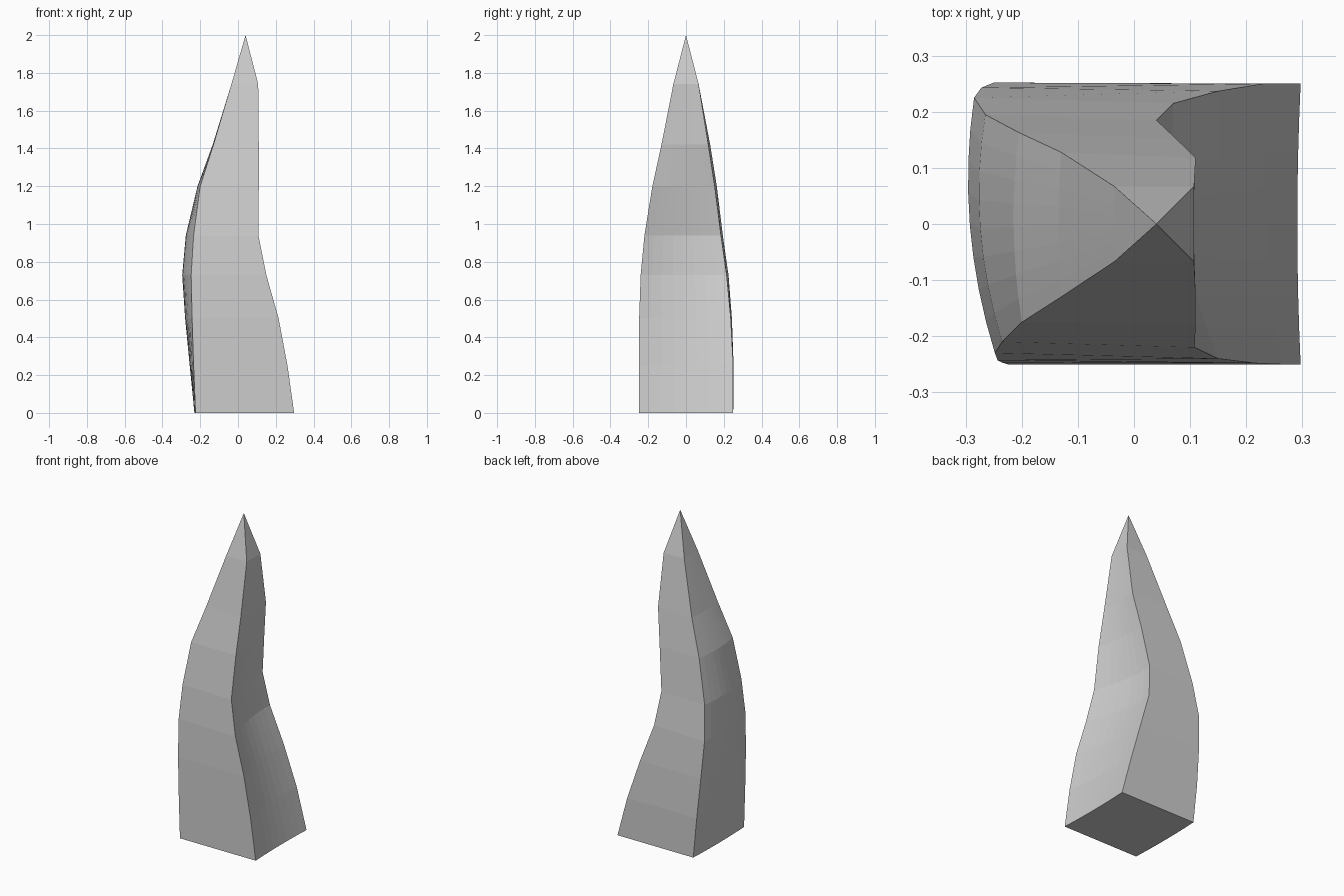
import bpy
import bmesh
from mathutils import Vector

cube = bpy.data.objects.get("Cube")
if cube:
    bpy.data.objects.remove(cube, do_unlink=True)

STRIPS = 8  # strips across the bowed left and right sides

# Cross-sections: height, front-left, front-right, back-right, back-left corner, side bow
# (corners listed as seen from the front, going around)
sections = [
    (0.00, (-0.225, -0.25), (0.297, -0.25), (0.297, 0.25), (-0.225, 0.25), 0.006),
    (0.25, (-0.235, -0.247), (0.262, -0.25), (0.23, 0.25), (-0.25, 0.252), 0.012),
    (0.50, (-0.243, -0.243), (0.215, -0.248), (0.15, 0.237), (-0.272, 0.243), 0.02),
    (0.73, (-0.248, -0.23), (0.15, -0.24), (0.07, 0.215), (-0.285, 0.225), 0.026),
    (0.94, (-0.235, -0.21), (0.108, -0.22), (0.04, 0.185), (-0.265, 0.195), 0.024),
    (1.20, (-0.2, -0.175), (0.11, -0.178), (0.075, 0.152), (-0.205, 0.163), 0.012),
    (1.42, (-0.13, -0.13), (0.11, -0.13), (0.11, 0.118), (-0.13, 0.128), 0.004),
    (1.74, (-0.035, -0.067), (0.107, -0.067), (0.107, 0.067), (-0.035, 0.067), 0),
]


def bowed_edge(start, end, bow):
    """Points from start to end, pushed towards -x in the middle."""
    a, b = Vector(start), Vector(end)
    points = []
    for i in range(STRIPS + 1):
        t = i / STRIPS
        p = a.lerp(b, t)
        p.x -= bow * 4 * t * (1 - t)
        points.append(p)
    return points


# Bent spike lofted through the sections, closed with a tip and a flat base
bm = bmesh.new()
rings = []
for z, fl, fr, br, bl, bow in sections:
    outline = bowed_edge(fr, br, bow) + bowed_edge(bl, fl, bow)
    rings.append([bm.verts.new((p.x, p.y, z)) for p in outline])

count = len(rings[0])
for low, high in zip(rings, rings[1:]):
    for i in range(count):
        j = (i + 1) % count
        bm.faces.new((low[i], low[j], high[j], high[i]))

tip = bm.verts.new((0.04, 0, 2))
for i in range(count):
    bm.faces.new((rings[-1][i], rings[-1][(i + 1) % count], tip))
bm.faces.new(list(reversed(rings[0])))
bmesh.ops.recalc_face_normals(bm, faces=bm.faces[:])

mesh = bpy.data.meshes.new("bent_spike")
bm.to_mesh(mesh)
bm.free()
spike = bpy.data.objects.new("bent_spike", mesh)
bpy.context.collection.objects.link(spike)

# Plain grey surface
grey = bpy.data.materials.new("light grey")
grey.use_nodes = True
colour = (0.6, 0.6, 0.6, 1)
grey.diffuse_color = colour
grey.node_tree.nodes["Principled BSDF"].inputs["Base Color"].default_value = colour
mesh.materials.append(grey)
